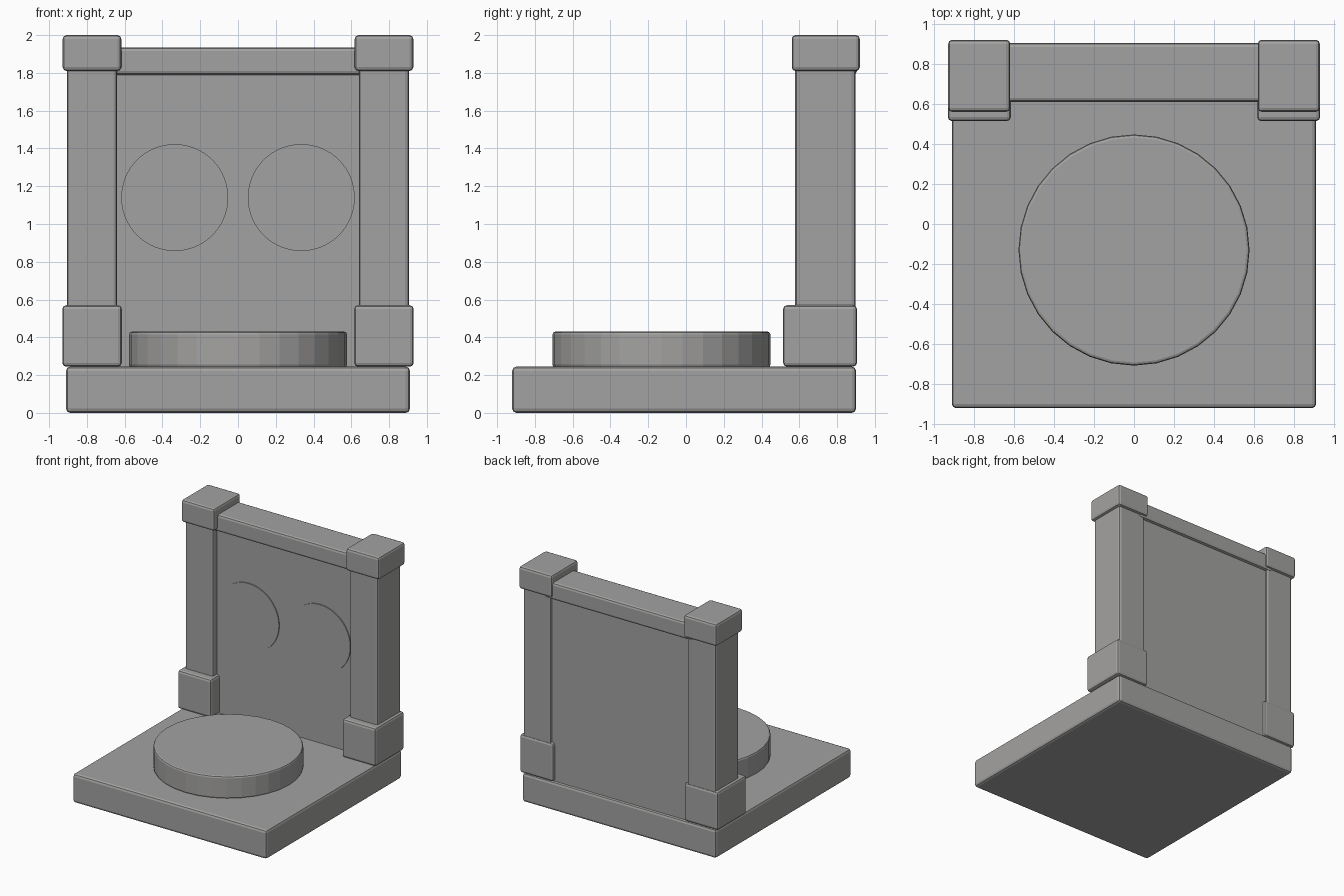
import bpy
import math

if "Cube" in bpy.data.objects:
    bpy.data.objects.remove(bpy.data.objects["Cube"])

grey = bpy.data.materials.new("stone grey")
grey.diffuse_color = (0.37, 0.365, 0.36, 1)
grey.use_nodes = True
grey.node_tree.nodes["Principled BSDF"].inputs["Base Color"].default_value = grey.diffuse_color


def finish(obj, name, bevel, segments=2):
    obj.name = name
    obj.data.materials.append(grey)
    if bevel:
        mod = obj.modifiers.new("soft edges", "BEVEL")
        mod.width = bevel
        mod.segments = segments
        mod.limit_method = "ANGLE"
        mod.angle_limit = math.radians(40)
    return obj


def box(name, x, y, z, bevel=0.02):
    bpy.ops.mesh.primitive_cube_add(size=1)
    obj = bpy.context.object
    for v in obj.data.vertices:
        for axis, (lo, hi) in enumerate((x, y, z)):
            v.co[axis] = hi if v.co[axis] > 0 else lo
    return finish(obj, name, bevel)


def disc(name, centre, radius, depth, sides, rot=(0, 0, 0), bevel=0):
    bpy.ops.mesh.primitive_cylinder_add(vertices=sides, radius=radius, depth=depth,
                                        location=centre, rotation=rot)
    return finish(bpy.context.object, name, bevel)


# base slab and round pad
box("base", (-0.91, 0.91), (-0.92, 0.90), (0, 0.245), 0.022)
disc("round_pad", (0, -0.13, 0.335), 0.577, 0.19, 32, bevel=0.015)

# back wall and top beam
box("back_panel", (-0.70, 0.70), (0.63, 0.88), (0.24, 1.85), 0)
box("top_beam", (-0.70, 0.70), (0.61, 0.905), (1.79, 1.935))

# posts with plinths and caps, and the flat round plates, on both sides
for side, s in (("left", -1), ("right", 1)):
    def span(a, b):
        return (min(s * a, s * b), max(s * a, s * b))
    box(side + "_post", span(0.64, 0.905), (0.578, 0.897), (0.30, 1.95))
    box(side + "_plinth", span(0.615, 0.93), (0.514, 0.905), (0.245, 0.57))
    box(side + "_cap", span(0.618, 0.928), (0.56, 0.92), (1.81, 2.0))
    disc(side + "_round_plate", (s * 0.335, 0.6265, 1.14), 0.283, 0.009, 64,
         rot=(math.pi / 2, 0, 0))
